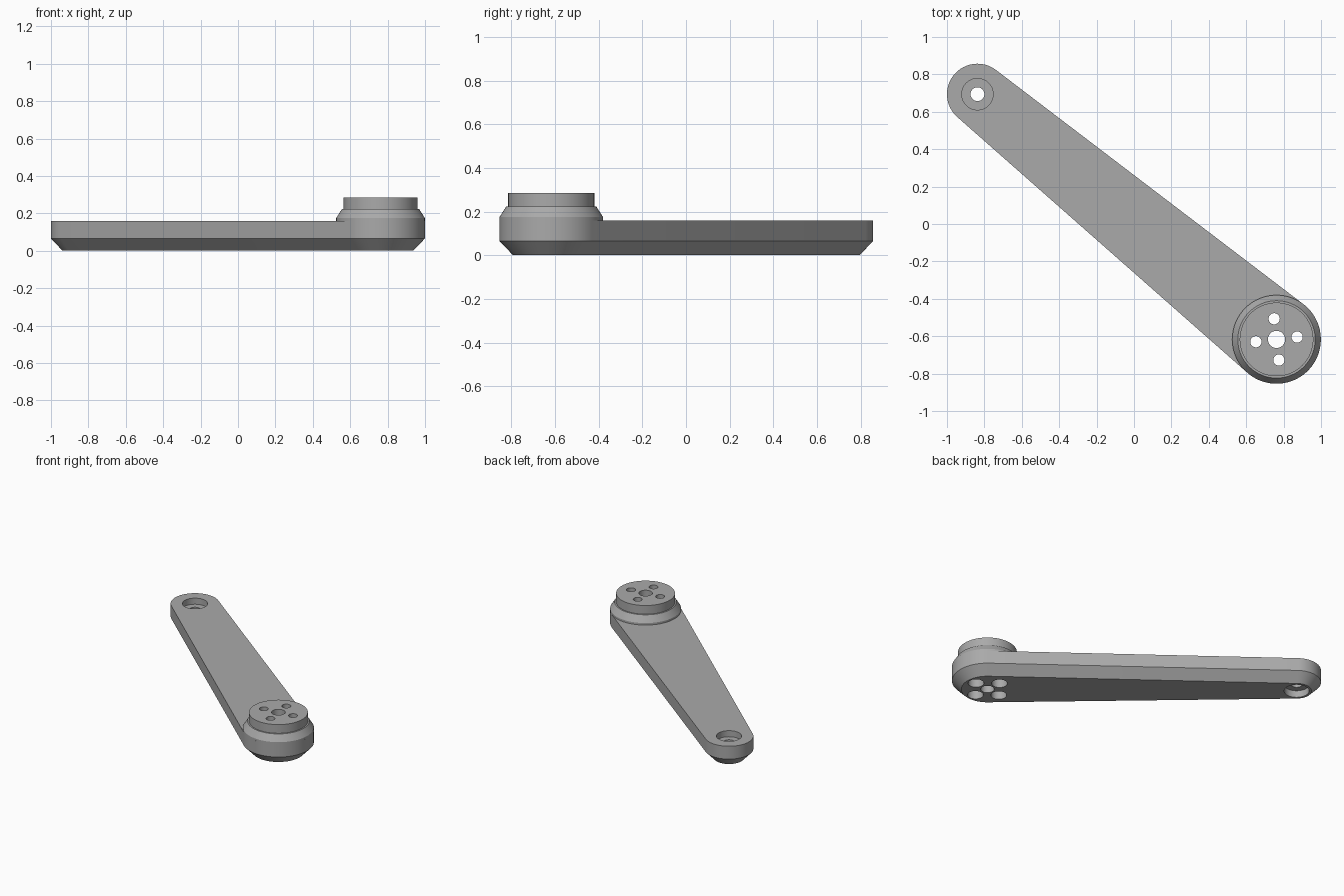
import bpy, bmesh
from math import atan2, asin, pi, cos, sin, hypot, radians

cube = bpy.data.objects.get("Cube")
if cube:
    bpy.data.objects.remove(cube)

# Layout of the arm
BIG, BIG_R = (0.762, -0.617), 0.237
SMALL, SMALL_R = (-0.837, 0.694), 0.163
ARM_TOP, CHAMFER_Z, CHAMFER = 0.16, 0.065, 0.062

grey = bpy.data.materials.new("matte_grey")
grey.use_nodes = True
colour = (0.4, 0.4, 0.4, 1)
grey.diffuse_color = colour
grey.node_tree.nodes["Principled BSDF"].inputs["Base Color"].default_value = colour


def loft(name, rings):
    """Solid through a stack of closed rings, capped at both ends."""
    bm = bmesh.new()
    loops = [[bm.verts.new(p) for p in ring] for ring in rings]
    n = len(loops[0])
    for low, high in zip(loops, loops[1:]):
        for i in range(n):
            j = (i + 1) % n
            bm.faces.new((low[i], low[j], high[j], high[i]))
    bm.faces.new(loops[0][::-1])
    bm.faces.new(loops[-1])
    mesh = bpy.data.meshes.new(name)
    bm.to_mesh(mesh)
    bm.free()
    mesh.materials.append(grey)
    obj = bpy.data.objects.new(name, mesh)
    bpy.context.collection.objects.link(obj)
    return obj


def arc(centre, r, start, end, z, steps):
    angles = [start + (end - start) * i / steps for i in range(steps + 1)]
    return [(centre[0] + r * cos(a), centre[1] + r * sin(a), z) for a in angles]


def lathe(name, centre, profile, steps=64):
    """Turned solid from (radius, height) pairs."""
    return loft(name, [arc(centre, r, 0, 2 * pi, z, steps)[:-1] for r, z in profile])


def arm_ring(inset, z):
    """Two round ends joined by their outer tangents."""
    dx, dy = BIG[0] - SMALL[0], BIG[1] - SMALL[1]
    axis = atan2(dy, dx)
    half = pi / 2 + asin((BIG_R - SMALL_R) / hypot(dx, dy))
    return (arc(BIG, BIG_R - inset, axis - half, axis + half, z, 40)
            + arc(SMALL, SMALL_R - inset, axis + half, axis + 2 * pi - half, z, 32))


# Tapered arm with a chamfered underside
arm = loft("arm", [arm_ring(CHAMFER, 0), arm_ring(0, CHAMFER_Z), arm_ring(0, ARM_TOP)])

# Bevelled hub carrying a raised disc
hub = lathe("hub", BIG, [(BIG_R, ARM_TOP), (BIG_R, 0.175), (0.207, 0.222),
                         (0.197, 0.222), (0.197, 0.286)])

# Centre bore and four screw holes counterbored from below
hub_cutters = [lathe("centre_bore", BIG, [(0.046, -0.1), (0.046, 0.4)], 32)]
for k in range(4):
    a = radians(6.5 + 90 * k)
    spot = (BIG[0] + 0.111 * cos(a), BIG[1] + 0.111 * sin(a))
    hub_cutters.append(lathe("screw_hole", spot, [(0.053, -0.1), (0.053, 0.19),
                                                  (0.03, 0.19), (0.03, 0.4)], 32))

# Pivot hole with a recess on each side
pivot = lathe("pivot_hole", SMALL, [(0.084, -0.1), (0.084, 0.05), (0.037, 0.05),
                                    (0.037, 0.115), (0.084, 0.115), (0.084, 0.3)], 48)


def cut(obj, cutters):
    bpy.context.view_layer.objects.active = obj
    for cutter in cutters:
        mod = obj.modifiers.new("hole", "BOOLEAN")
        mod.operation, mod.solver, mod.object = "DIFFERENCE", "EXACT", cutter
        bpy.ops.object.modifier_apply(modifier=mod.name)


cut(arm, hub_cutters + [pivot])
cut(hub, hub_cutters)
for cutter in hub_cutters + [pivot]:
    bpy.data.objects.remove(cutter)

# Smooth round walls, crisp edges
bpy.ops.object.select_all(action="DESELECT")
for obj in (arm, hub):
    obj.select_set(True)
bpy.context.view_layer.objects.active = arm
bpy.ops.object.shade_smooth_by_angle(angle=radians(25))
